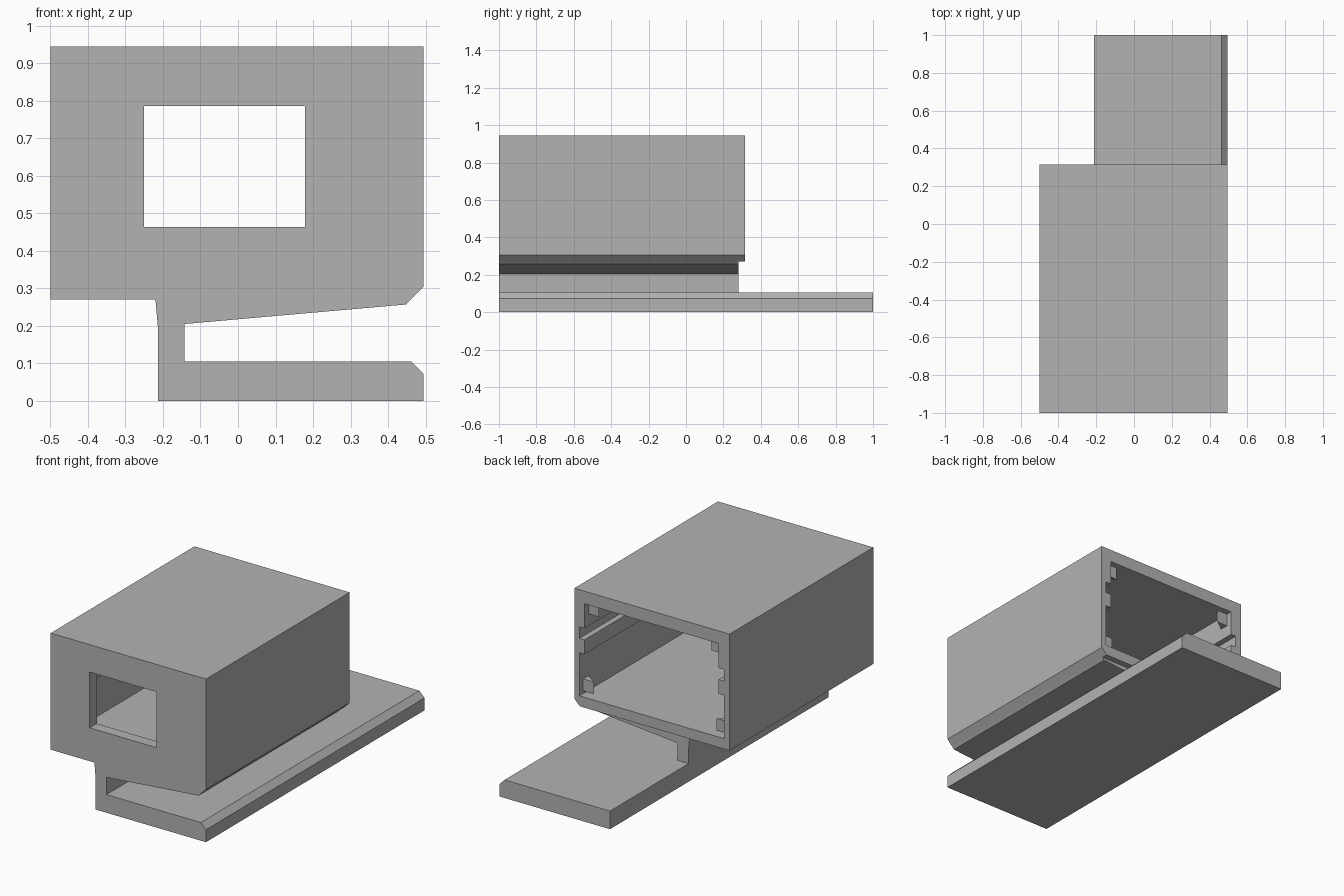
import bpy, bmesh

cube = bpy.data.objects.get("Cube")
if cube:
    bpy.data.objects.remove(cube, do_unlink=True)

grey = bpy.data.materials.new("plain grey")
grey.use_nodes = True
GREY = (0.45, 0.45, 0.45, 1)
grey.diffuse_color = GREY
grey.node_tree.nodes["Principled BSDF"].inputs["Base Color"].default_value = GREY

FRONT, STEM_END, RIM, BACK = -1.0, 0.28, 0.315, 1.0


def extrude(name, points, axis, start, end):
    """Solid from a closed profile: (x, z) along y, or (x, y) along z."""
    bm = bmesh.new()

    def place(p, t):
        return (p[0], t, p[1]) if axis == "y" else (p[0], p[1], t)

    face = bm.faces.new([bm.verts.new(place(p, start)) for p in points])
    out = bmesh.ops.extrude_face_region(bm, geom=[face])
    for v in out["geom"]:
        if isinstance(v, bmesh.types.BMVert):
            v.co[1 if axis == "y" else 2] = end
    bmesh.ops.recalc_face_normals(bm, faces=bm.faces)
    mesh = bpy.data.meshes.new(name)
    bm.to_mesh(mesh)
    bm.free()
    mesh.materials.append(grey)
    obj = bpy.data.objects.new(name, mesh)
    bpy.context.collection.objects.link(obj)
    return obj


def carve(target, cutter):
    """Subtract the cutter and bake the result."""
    mod = target.modifiers.new("carve", "BOOLEAN")
    mod.operation, mod.solver, mod.object = "DIFFERENCE", "EXACT", cutter
    cutter.hide_render = True
    bpy.context.view_layer.update()
    graph = bpy.context.evaluated_depsgraph_get()
    baked = bpy.data.meshes.new_from_object(target.evaluated_get(graph))
    target.modifiers.clear()
    target.data = baked
    bpy.data.objects.remove(cutter, do_unlink=True)


# Housing shell with one chamfered lower edge
housing = extrude("housing", [(-0.5, 0.27), (0.46, 0.27), (0.495, 0.305),
                              (0.495, 0.945), (-0.5, 0.945)], "y", FRONT, RIM)

# Cavity open at the back: narrow at the top, with a guide rib on each side
NARROW, WIDE = 0.43, 0.463
side = [(WIDE, 0.33), (WIDE, 0.58), (NARROW, 0.58), (NARROW, 0.663),
        (WIDE, 0.663), (WIDE, 0.73), (NARROW, 0.73), (NARROW, 0.872)]
cavity = side + [(-x, z) for x, z in reversed(side)]
carve(housing, extrude("cavity_cutter", cavity, "y", FRONT + 0.065, RIM + 0.1))

# Window in the front wall
window = [(-0.25, 0.463), (0.178, 0.463), (0.178, 0.786), (-0.25, 0.786)]
carve(housing, extrude("window_cutter", window, "y", FRONT - 0.1, FRONT + 0.1))

# Triangular catches in the corners of the rear opening
for sign, label in ((1, "left"), (-1, "right")):
    for wall, low, high, level in ((NARROW, 0.8, 0.872, "upper"),
                                   (WIDE, 0.345, 0.415, "lower")):
        plan = [(sign * wall, STEM_END), (sign * (wall - 0.07), STEM_END),
                (sign * wall, STEM_END - 0.05)]
        extrude(f"{level}_{label}_catch", plan, "z", low, high)

# Sloping jaw and the stem under the housing
extrude("clip_jaw_and_stem", [(-0.213, 0.105), (-0.143, 0.105), (-0.143, 0.205),
                              (0.448, 0.257), (0.46, 0.27), (-0.22, 0.27),
                              (-0.213, 0.19)], "y", FRONT, STEM_END)

# Long foot plate with a chamfered edge
extrude("foot_plate", [(-0.213, 0), (0.495, 0), (0.495, 0.072),
                       (0.462, 0.105), (-0.213, 0.105)], "y", FRONT, BACK)
